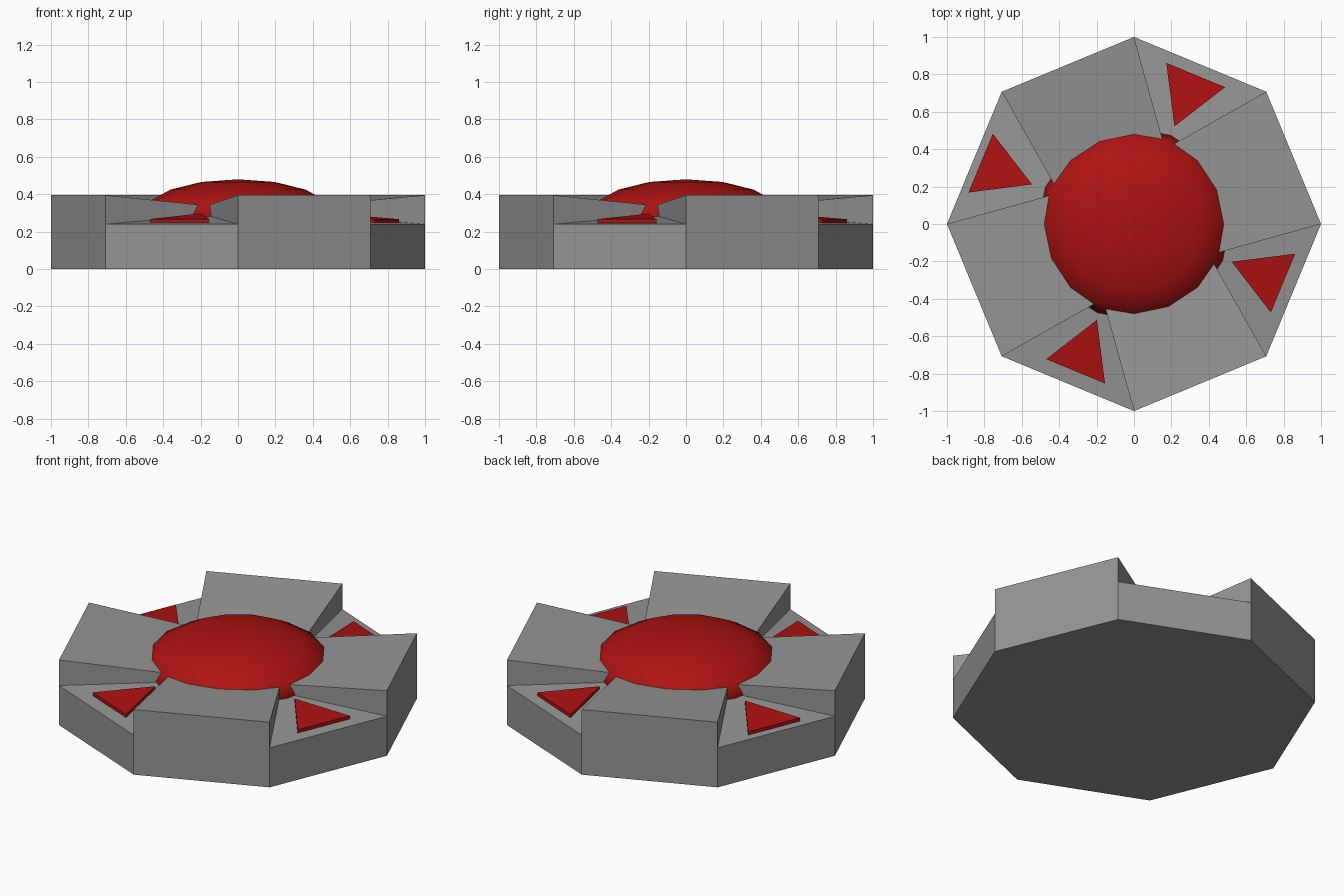
import bpy
from math import cos, sin, pi
from mathutils import Vector

if "Cube" in bpy.data.objects:
    bpy.data.objects.remove(bpy.data.objects["Cube"])


def material(name, color):
    mat = bpy.data.materials.new(name)
    mat.diffuse_color = (*color, 1)
    mat.use_nodes = True
    mat.node_tree.nodes["Principled BSDF"].inputs["Base Color"].default_value = mat.diffuse_color
    return mat


red = material("red", (0.42, 0.006, 0.006))
grey = material("dark_grey", (0.3, 0.3, 0.3))

APOTHEM = cos(pi / 8)
THROAT = 0.435            # radius where each channel narrows to a point


def block_z(d):           # raised tops dip towards the centre
    return 0.395 - 0.09 * (APOTHEM - d)


def floor_z(d):           # channel floors rise towards the centre
    return 0.24 + 0.1 * (APOTHEM - d)


def make(name, verts, faces, mat):
    mesh = bpy.data.meshes.new(name)
    mesh.from_pydata(verts, [], faces)
    obj = bpy.data.objects.new(name, mesh)
    bpy.context.collection.objects.link(obj)
    mesh.materials.append(mat)
    return obj


def polar(r, a, z):
    return (r * cos(a), r * sin(a), z)


# Octagonal body: alternating raised blocks and wedge-shaped channels
verts = [polar(1, i * pi / 4, 0) for i in range(8)]
verts += [polar(1, i * pi / 4, floor_z(APOTHEM)) for i in range(8)]
verts += [polar(1, i * pi / 4, block_z(APOTHEM)) for i in range(8)]
mid = [pi * 3 / 8 + k * pi / 2 for k in range(4)]
verts += [polar(THROAT, a, floor_z(THROAT)) for a in mid]
verts += [polar(THROAT, a, block_z(THROAT * cos(pi / 4))) for a in mid]
verts.append((0, 0, block_z(0)))
faces = [tuple(range(7, -1, -1))]
for k in range(4):
    a, b, c = 2 * k, 2 * k + 1, (2 * k + 2) % 8
    low, high, prev = 24 + k, 28 + k, 28 + (k - 1) % 4
    faces += [
        (a, b, 8 + b, 16 + b, 16 + a, 8 + a),      # block outer side
        (b, c, 8 + c, 8 + b),                      # channel outer side
        (8 + b, 8 + c, low),                       # channel floor
        (8 + b, low, high, 16 + b),                # channel walls
        (low, 8 + c, 16 + c, high),
        (32, prev, 16 + a, 16 + b, high),          # block top
    ]
make("octagonal_body", verts, faces, grey)

# Arrow plates lying on the channel floors, pointing inwards
for k, outer in enumerate((0.862, 0.882, 0.847, 0.857)):
    a = mid[k]
    out, side = Vector((cos(a), sin(a), 0)), Vector((-sin(a), cos(a), 0))
    s = 0.0 if k == 0 else 0.013
    outline = [(outer, s - 0.17), (outer, s + 0.17), (outer - 0.297, s)]
    pts = [out * d + side * t + Vector((0, 0, floor_z(d) + h))
           for h in (-0.003, 0.02) for d, t in outline]
    make(f"arrow_plate_{k + 1}", pts,
         [(2, 1, 0), (3, 4, 5), (0, 1, 4, 3), (1, 2, 5, 4), (2, 0, 3, 5)], red)

# Flattened central dome
bpy.ops.mesh.primitive_uv_sphere_add(segments=16, ring_count=8, radius=1,
                                     location=(0, 0, 0.29))
dome = bpy.context.object
dome.name = "central_dome"
dome.scale = (0.513, 0.513, 0.19)
dome.data.materials.append(red)
bpy.ops.object.transform_apply(location=False, rotation=False, scale=True)
bpy.ops.object.shade_smooth()
